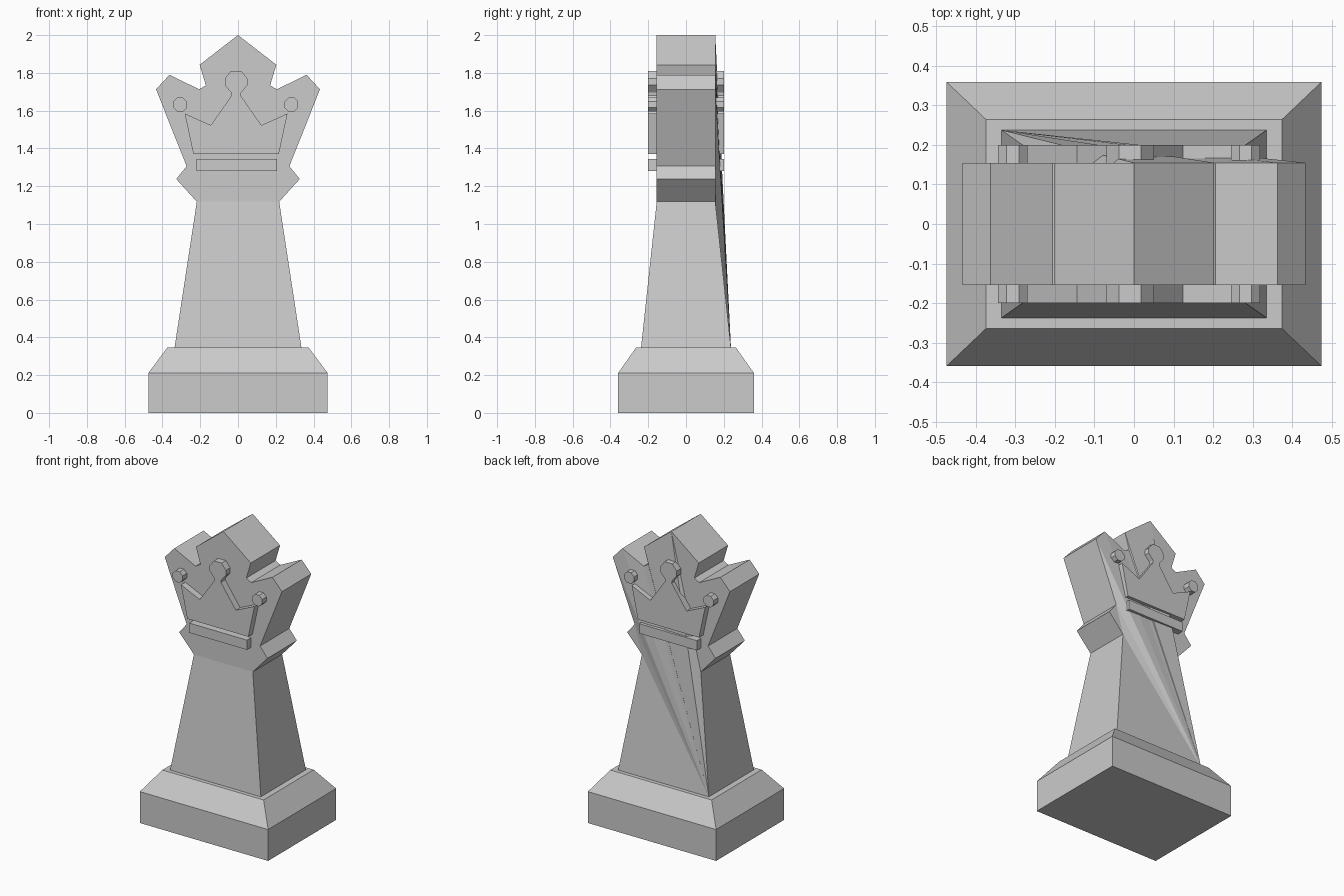
import bpy, bmesh
from math import cos, sin, pi

if "Cube" in bpy.data.objects:
    bpy.data.objects.remove(bpy.data.objects["Cube"])


def make_object(name, verts, faces):
    mesh = bpy.data.meshes.new(name)
    bm = bmesh.new()
    vs = [bm.verts.new(v) for v in verts]
    for f in faces:
        bm.faces.new([vs[i] for i in f])
    bmesh.ops.recalc_face_normals(bm, faces=bm.faces)
    bm.to_mesh(mesh)
    bm.free()
    ob = bpy.data.objects.new(name, mesh)
    bpy.context.collection.objects.link(ob)
    return ob


def side_quads(n):
    return [(i, (i + 1) % n, n + (i + 1) % n, n + i) for i in range(n)]


def extrude_profile(name, pts, depth):
    """Prism with an x-z outline, running from -depth to depth in y."""
    n = len(pts)
    verts = [(x, y, z) for y in (-depth, depth) for x, z in pts]
    return make_object(name, verts, side_quads(n) + [tuple(range(n)), tuple(range(n, 2 * n))])


# Plinth: stacked rectangles with a sloped top edge
rings = [(0.475, 0.36, 0), (0.475, 0.36, 0.21), (0.375, 0.265, 0.345)]
verts = [(sx * a, sy * b, z) for a, b, z in rings
         for sx, sy in ((-1, -1), (1, -1), (1, 1), (-1, 1))]
faces = [(0, 1, 2, 3), (8, 9, 10, 11)]
for k in (0, 4):
    faces += [tuple(k + i for i in q) for q in side_quads(4)]
make_object("plinth", verts, faces)

# Body and head: one mirrored silhouette, thicker toward the foot
half = [(0.336, 0.345), (0.218, 1.118), (0.327, 1.238), (0.272, 1.306),
        (0.434, 1.713), (0.363, 1.79), (0.206, 1.713), (0.17, 1.733),
        (0.203, 1.843)]
outline = half + [(0, 2.0)] + [(-x, z) for x, z in reversed(half)]
n = len(outline)                      # 19 points, top is 9, left foot is 18
verts = [(x, s * (0.238 if z < 0.4 else 0.155), z) for s in (-1, 1) for x, z in outline]
faces = side_quads(n)
faces += [(0, 1, 17, 18), tuple(range(1, 18))]          # front: shaft, head
# Back: skewed panel fanned out from the left foot corner
fan = [0, 1, 3, 4, 5, 6, 7, 8, 9, 17]
back = [(18, a, b) for a, b in zip(fan, fan[1:])]
back += [(1, 2, 3), tuple(range(9, 18))]
faces += [tuple(n + i for i in f) for f in back]
make_object("body", verts, faces)

# Crown relief, showing on the front and back
cx = -0.01
crown_half = [(0.226, 1.37), (0.272, 1.585), (0.134, 1.523), (0.024, 1.68),
              (0.026, 1.695), (0.06, 1.735), (0.06, 1.77), (0.028, 1.81)]
crown = [(cx + x, z) for x, z in crown_half]
crown += [(cx - x, z) for x, z in reversed(crown_half)]
extrude_profile("crown", crown, 0.2)

# Band under the crown
extrude_profile("crown_band", [(-0.221, 1.28), (0.206, 1.28), (0.206, 1.345), (-0.221, 1.345)], 0.2)

# Studs on the outer crown points
for side, x in (("left", -0.307), ("right", 0.282)):
    ring = [(x + 0.04 * cos((i + 0.5) * pi / 4), 1.632 + 0.04 * sin((i + 0.5) * pi / 4))
            for i in range(8)]
    extrude_profile("crown_stud_" + side, ring, 0.2)
